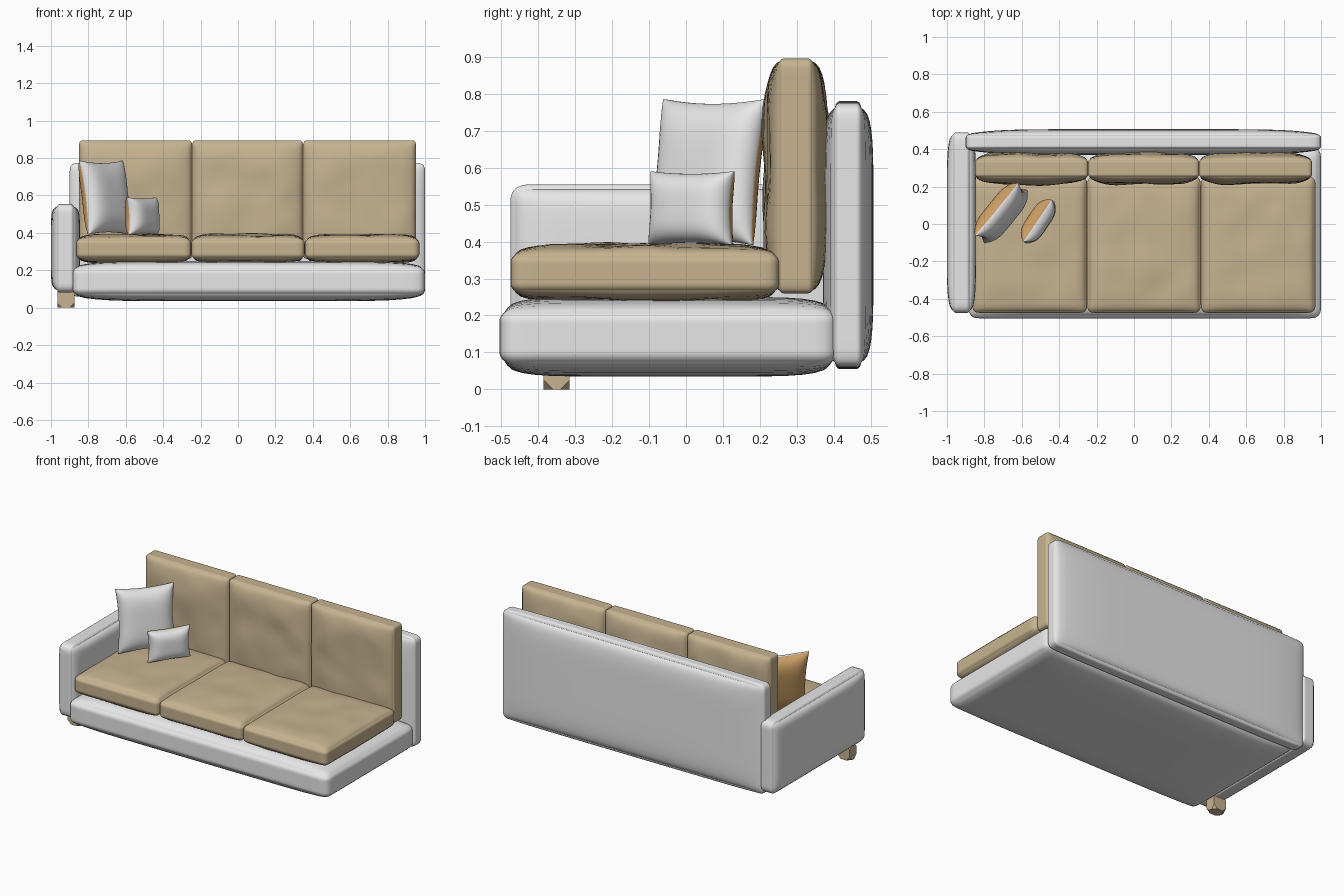
import bpy, bmesh, math
from mathutils import Vector, noise

if "Cube" in bpy.data.objects:
    bpy.data.objects.remove(bpy.data.objects["Cube"])


def material(name, rgb):
    m = bpy.data.materials.new(name)
    m.diffuse_color = (*rgb, 1)
    m.use_nodes = True
    m.node_tree.nodes["Principled BSDF"].inputs["Base Color"].default_value = m.diffuse_color
    return m


WHITE = material("white fabric", (0.80, 0.80, 0.80))
TAN = material("tan fabric", (0.57, 0.45, 0.28))
ORANGE = material("orange fabric", (0.62, 0.35, 0.13))


def finish(bm, name, mats, angle=50):
    me = bpy.data.meshes.new(name)
    bm.to_mesh(me)
    bm.free()
    ob = bpy.data.objects.new(name, me)
    bpy.context.collection.objects.link(ob)
    for m in mats:
        me.materials.append(m)
    bpy.ops.object.select_all(action='DESELECT')
    ob.select_set(True)
    bpy.context.view_layer.objects.active = ob
    bpy.ops.object.shade_smooth_by_angle(angle=math.radians(angle))
    return ob


def grid_cube(cuts=23):
    """Cube from -1 to 1 whose grid gets denser towards the edges."""
    bm = bmesh.new()
    bmesh.ops.create_cube(bm, size=2)
    bmesh.ops.subdivide_edges(bm, edges=bm.edges[:], cuts=cuts, use_grid_fill=True)
    for v in bm.verts:
        v.co = Vector([math.sin(c * math.pi / 2) for c in v.co])
    return bm


def soft_box(name, lo, hi, radius, pinch, power, mat, wrinkle=0.0):
    """Upholstered box: rounded edges, each axis thinned towards its rim."""
    lo, hi = Vector(lo), Vector(hi)
    mid, half = (lo + hi) / 2, (hi - lo) / 2
    bm = grid_cube()
    for v in bm.verts:
        u = v.co.copy()
        p, d = Vector(), Vector()
        for i in range(3):
            x = u[i] * half[i]
            lim = half[i] - radius[i]
            p[i] = max(-lim, min(lim, x))
            d[i] = (x - p[i]) / radius[i]
        d.normalize()
        for i in range(3):
            j, k = (i + 1) % 3, (i + 2) % 3
            rim = 1 - (1 - abs(u[j]) ** power) * (1 - abs(u[k]) ** power)
            p[i] = (p[i] + radius[i] * d[i]) * (1 - pinch[i] * rim)
        q = mid + p
        if wrinkle:
            thin = min(range(3), key=lambda a: half[a])
            fade = 1.0
            for a in range(3):
                if a != thin:
                    fade *= 1 - u[a] ** 4
            q[thin] += wrinkle * fade * noise.noise(q * 7)
        v.co = q
    return finish(bm, name, [mat])


def pillow(name, loc, size, lean, turn):
    """Throw pillow with drawn-out corners, white front and orange back."""
    w, t, h = (s / 2 for s in size)
    bm = grid_cube()
    for f in bm.faces:
        f.material_index = 1 if f.calc_center_median().y > 0.0 else 0
    for v in bm.verts:
        x, y, z = v.co
        puff = 0.06 + 0.94 * ((1 - x ** 4) * (1 - z ** 4)) ** 0.55
        v.co = (x * w * (1 - 0.09 * (1 - z * z)),
                y * t * puff,
                z * h * (1 - 0.07 * (1 - x * x)))
    ob = finish(bm, name, [WHITE, ORANGE])
    ob.location = loc
    ob.rotation_euler = (math.radians(-lean), 0, math.radians(turn))


# Frame: base, backrest and single arm
soft_box("base", (-0.885, -0.505, 0.035), (1.0, 0.41, 0.25),
         (0.05, 0.05, 0.05), (0.0, 0.0, 0.28), 8, WHITE)
soft_box("backrest", (-0.90, 0.37, 0.055), (1.0, 0.507, 0.78),
         (0.03, 0.03, 0.04), (0.0, 0.4, 0.02), 7, WHITE)
soft_box("arm", (-1.0, -0.475, 0.08), (-0.845, 0.49, 0.555),
         (0.035, 0.04, 0.04), (0.35, 0.0, 0.01), 8, WHITE)

# Three seat cushions and three back cushions
seat_x = (-0.865, -0.25, 0.357, 0.97)
back_x = (-0.85, -0.245, 0.348, 0.952)
for i in range(3):
    soft_box(f"seat_cushion_{i + 1}", (seat_x[i], -0.475, 0.24), (seat_x[i + 1], 0.253, 0.39),
             (0.035, 0.035, 0.035), (0.0, 0.0, 0.28), 7, TAN, 0.012)
    soft_box(f"back_cushion_{i + 1}", (back_x[i], 0.215, 0.26), (back_x[i + 1], 0.38, 0.895),
             (0.02, 0.025, 0.025), (0.0, 0.42, 0.0), 6, TAN, 0.016)

# Throw pillows
pillow("large_pillow", (-0.71, 0.06, 0.588), (0.36, 0.135, 0.40), 9, 50.7)
pillow("small_pillow", (-0.512, 0.015, 0.49), (0.27, 0.115, 0.20), 3, 56)

# Leg: block with cut corners
bm = bmesh.new()
bmesh.ops.create_cube(bm, size=1)
for v in bm.verts:
    v.co = Vector((v.co.x * 0.09, v.co.y * 0.07, v.co.z * 0.10)) + Vector((-0.92, -0.35, 0.05))
bmesh.ops.bevel(bm, geom=bm.verts[:], offset=0.025, segments=1, affect='VERTICES')
finish(bm, "leg", [TAN], 20)
